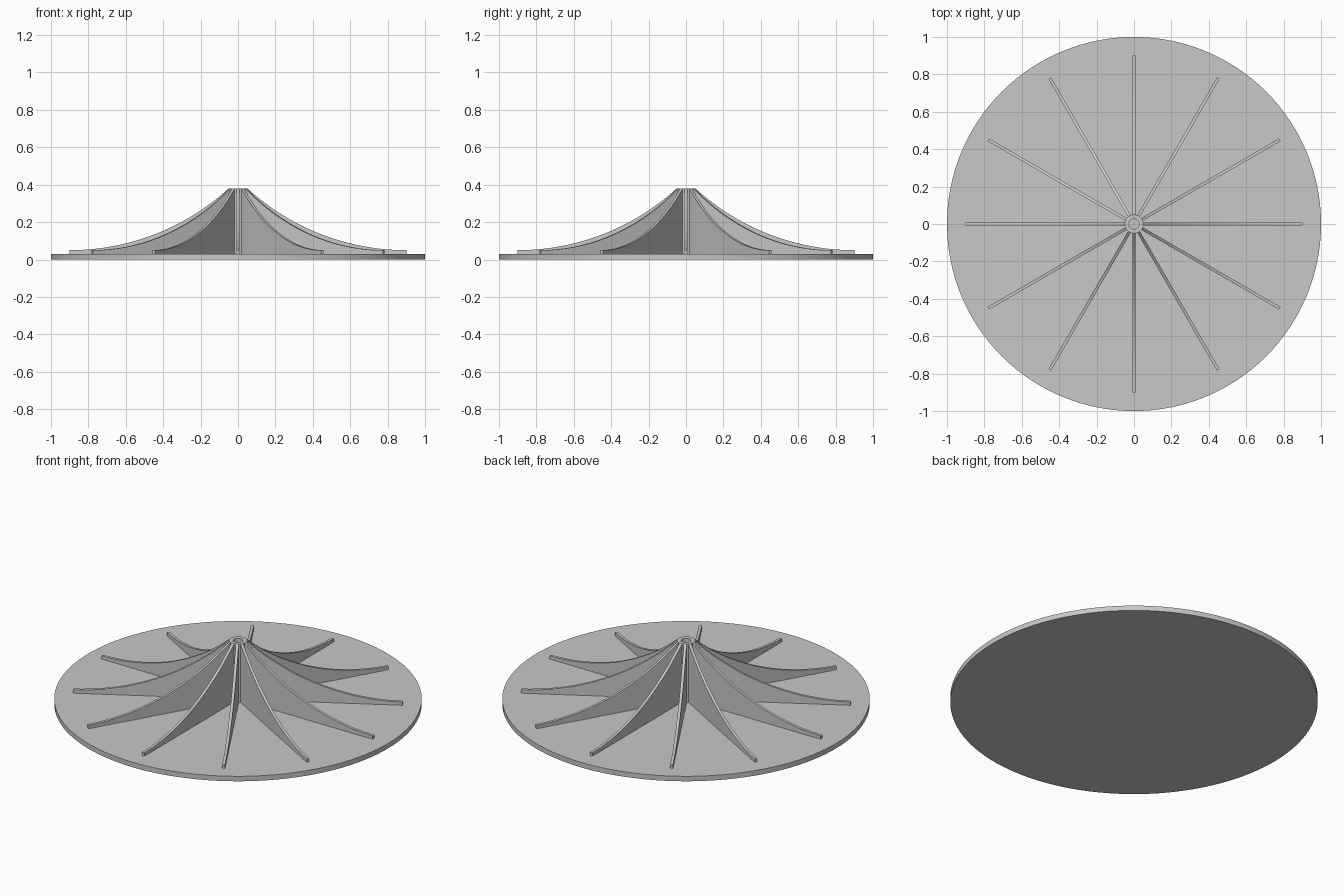
import bpy, bmesh, math
from mathutils import Matrix

if "Cube" in bpy.data.objects:
    bpy.data.objects.remove(bpy.data.objects["Cube"], do_unlink=True)

GREY = (0.58, 0.58, 0.58, 1)
grey = bpy.data.materials.new("plain grey")
grey.use_nodes = True
grey.diffuse_color = GREY
grey.node_tree.nodes["Principled BSDF"].inputs["Base Color"].default_value = GREY

BASE_TOP, HUB_TOP, HUB_R, BORE_R = 0.03, 0.38, 0.05, 0.027
TIP_R, TIP_TOP, THICK, BLADES = 0.9, 0.05, 0.016, 12


def add_object(name, bm):
    bmesh.ops.recalc_face_normals(bm, faces=bm.faces)
    mesh = bpy.data.meshes.new(name)
    bm.to_mesh(mesh)
    bm.free()
    mesh.materials.append(grey)
    obj = bpy.data.objects.new(name, mesh)
    bpy.context.collection.objects.link(obj)
    bpy.ops.object.select_all(action="DESELECT")
    obj.select_set(True)
    bpy.context.view_layer.objects.active = obj
    bpy.ops.object.shade_smooth_by_angle(angle=math.radians(30))
    return obj


def lathe(name, profile, steps, closed):
    """Spin an (r, z) profile around the z axis."""
    bm = bmesh.new()
    verts = [bm.verts.new((r, 0, z)) for r, z in profile]
    ends = verts[1:] + verts[:1] if closed else verts[1:]
    edges = [bm.edges.new(pair) for pair in zip(verts, ends)]
    bmesh.ops.spin(bm, geom=verts + edges, cent=(0, 0, 0), axis=(0, 0, 1),
                   angle=math.tau, steps=steps)
    bmesh.ops.remove_doubles(bm, verts=bm.verts, dist=1e-5)
    return add_object(name, bm)


# Round back plate
lathe("back_plate", [(0, 0), (1, 0), (1, BASE_TOP), (0, BASE_TOP)], 128, False)

# Hollow hub
lathe("hub", [(BORE_R, BASE_TOP), (HUB_R, BASE_TOP),
              (HUB_R, HUB_TOP), (BORE_R, HUB_TOP)], 48, True)

# Blade outline: the top edge is an arc that runs out level at the tip
run, drop = TIP_R - HUB_R, HUB_TOP - TIP_TOP
radius = (run ** 2 + drop ** 2) / (2 * drop)
sweep = math.asin(run / radius)
outline = [(0.035, BASE_TOP), (0.035, HUB_TOP)]
for i in range(25):
    a = sweep * (1 - i / 24)
    outline.append((TIP_R - radius * math.sin(a),
                    TIP_TOP + radius * (1 - math.cos(a))))
outline.append((TIP_R, BASE_TOP))

# Radial blades
for n in range(BLADES):
    bm = bmesh.new()
    face = bm.faces.new([bm.verts.new((r, -THICK / 2, z)) for r, z in outline])
    side = bmesh.ops.extrude_face_region(bm, geom=[face])["geom"]
    moved = [v for v in side if isinstance(v, bmesh.types.BMVert)]
    bmesh.ops.translate(bm, verts=moved, vec=(0, THICK, 0))
    blade = add_object(f"blade_{n + 1}", bm)
    blade.data.transform(Matrix.Rotation(math.tau * n / BLADES, 4, "Z"))
